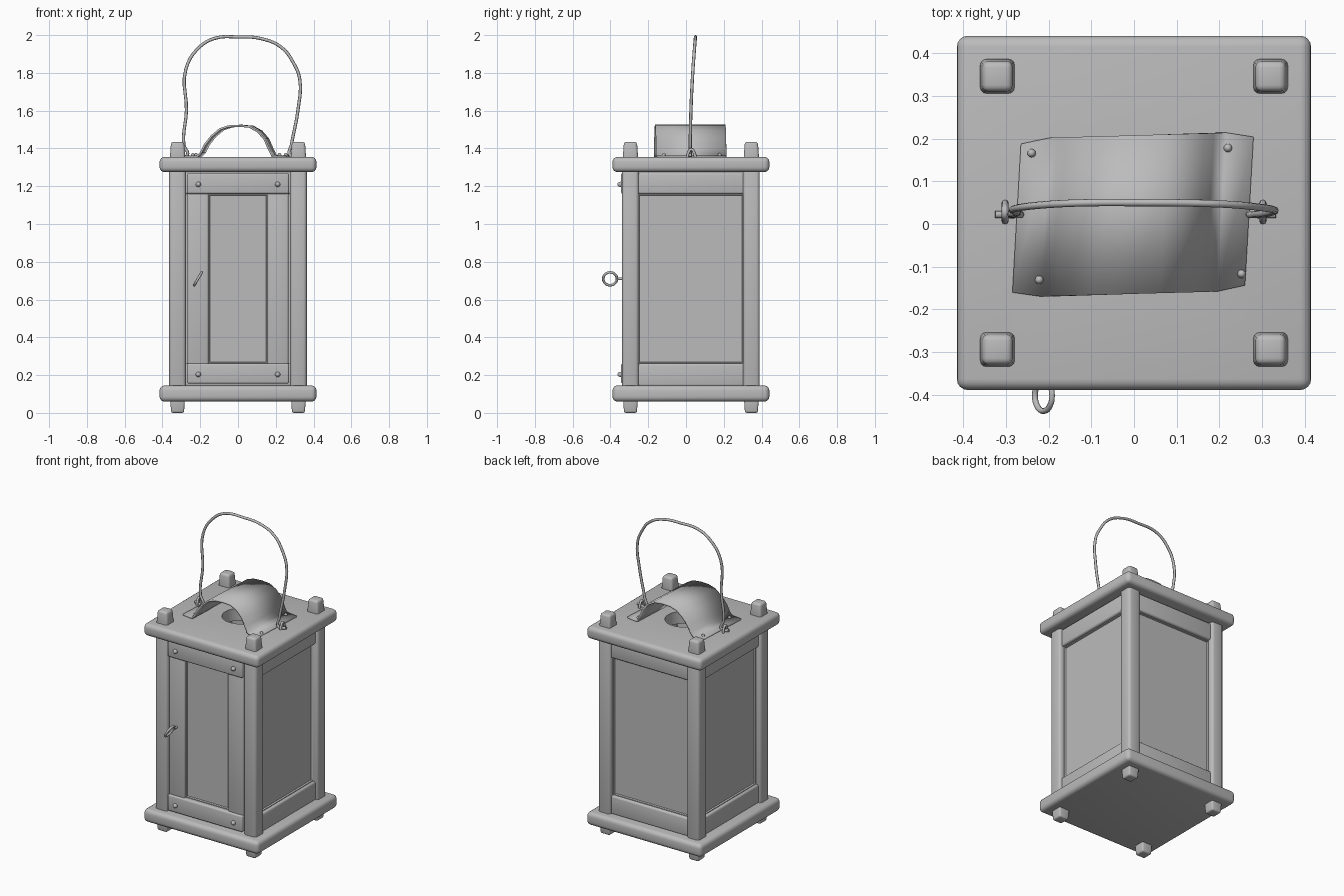
import bpy, bmesh, math
from mathutils import Matrix, Vector

old = bpy.data.objects.get("Cube")
if old:
    bpy.data.objects.remove(old, do_unlink=True)

CY = 0.026  # depth centre of the lantern body

grey = bpy.data.materials.new("plain grey")
grey.use_nodes = True
colour = (0.5, 0.5, 0.5, 1)
grey.diffuse_color = colour
grey.node_tree.nodes["Principled BSDF"].inputs["Base Color"].default_value = colour


def smooth(obj, angle=40):
    bpy.ops.object.select_all(action="DESELECT")
    obj.select_set(True)
    bpy.context.view_layer.objects.active = obj
    bpy.ops.object.shade_smooth_by_angle(angle=math.radians(angle))


def finish(name, bm, turn=0.0):
    """Turn about the lantern's axis, shift to its centre and link."""
    bm.transform(Matrix.Translation((0, CY, 0)) @ Matrix.Rotation(turn, 4, "Z"))
    bmesh.ops.recalc_face_normals(bm, faces=bm.faces)
    mesh = bpy.data.meshes.new(name)
    bm.to_mesh(mesh)
    bm.free()
    obj = bpy.data.objects.new(name, mesh)
    bpy.context.collection.objects.link(obj)
    mesh.materials.append(grey)
    smooth(obj)
    return obj


def block(name, lo, hi, bevel=0.01, turn=0.0, top=1.0, bottom=1.0, segments=3):
    """Rounded box between two corners, optionally tapered at its ends."""
    lo, hi = Vector(lo), Vector(hi)
    mid, size = (lo + hi) / 2, hi - lo
    bm = bmesh.new()
    bmesh.ops.create_cube(bm, size=1)
    for v in bm.verts:
        k = top if v.co.z > 0 else bottom
        v.co = Vector((v.co.x * size.x * k, v.co.y * size.y * k, v.co.z * size.z)) + mid
    if bevel:
        bmesh.ops.bevel(bm, geom=bm.edges[:], offset=bevel, segments=segments,
                        profile=0.5, affect="EDGES", clamp_overlap=True)
    return finish(name, bm, turn)


def pane(name, half, z0, z1, y, turn):
    """Thin frame with a recessed pane of glass."""
    bm = bmesh.new()
    bmesh.ops.create_cube(bm, size=1)
    for v in bm.verts:
        v.co = Vector((v.co.x * half * 2, y + 0.012 + v.co.y * 0.024,
                       (z0 + z1) / 2 + v.co.z * (z1 - z0)))
    bm.normal_update()
    face = min(bm.faces, key=lambda f: f.normal.y)
    bmesh.ops.inset_region(bm, faces=[face], thickness=0.016)
    bmesh.ops.inset_region(bm, faces=[face], thickness=0.004, depth=-0.01)
    return finish(name, bm, turn)


def dome(name, at, radius, squash):
    bm = bmesh.new()
    bmesh.ops.create_uvsphere(bm, u_segments=12, v_segments=8, radius=radius)
    bm.transform(Matrix.Translation(at) @ Matrix.Diagonal((*squash, 1)))
    return finish(name, bm)


def wire(name, points, radius, cyclic=False):
    curve = bpy.data.curves.new(name, "CURVE")
    curve.dimensions = "3D"
    curve.bevel_depth = radius
    curve.bevel_resolution = 2
    curve.resolution_u = 5
    curve.use_fill_caps = True
    spline = curve.splines.new("BEZIER")
    spline.bezier_points.add(len(points) - 1)
    spline.use_cyclic_u = cyclic
    for p, co in zip(spline.bezier_points, points):
        p.co = co
        p.handle_left_type = p.handle_right_type = "AUTO"
    curve.materials.append(grey)
    obj = bpy.data.objects.new(name, curve)
    bpy.context.collection.objects.link(obj)
    return obj


# Base board and roof board with a round smoke hole
block("base_board", (-0.415, -0.415, 0.06), (0.415, 0.415, 0.145), 0.026, segments=4)
roof = block("roof_board", (-0.415, -0.415, 1.275), (0.415, 0.415, 1.355), 0.026, segments=4)
bm = bmesh.new()
bmesh.ops.create_cone(bm, cap_ends=True, segments=32, radius1=0.11, radius2=0.11, depth=0.3,
                      matrix=Matrix.Translation((0, 0, 1.31)))
cutter = finish("smoke_hole_cutter", bm)
cutter.hide_render = True
cut = roof.modifiers.new("smoke_hole", "BOOLEAN")
cut.operation = "DIFFERENCE"
cut.object = cutter
bpy.context.view_layer.objects.active = roof
bpy.ops.object.modifier_apply(modifier=cut.name)
bpy.data.objects.remove(cutter, do_unlink=True)
smooth(roof)

# Corner posts with their feet and top ends
for sx, side in ((-1, "right"), (1, "left")):
    for sy, end in ((-1, "front"), (1, "back")):
        x, y = sx * 0.32, sy * 0.32
        tag = end + "_" + side
        block(tag + "_post", (x - 0.044, y - 0.044, 0.12), (x + 0.044, y + 0.044, 1.3), 0.018)
        block(tag + "_foot", (x - 0.04, y - 0.04, 0), (x + 0.04, y + 0.04, 0.09), 0.01, bottom=0.85)
        block(tag + "_post_end", (x - 0.042, y - 0.042, 1.33), (x + 0.042, y + 0.042, 1.435),
              0.014, top=0.82)

# Glazed walls on the sides and back
for name, turn in (("left", 90), ("back", 180), ("right", 270)):
    a = math.radians(turn)
    block(name + "_lower_rail", (-0.285, -0.348, 0.14), (0.285, -0.3, 0.262), 0.012, a)
    block(name + "_upper_rail", (-0.285, -0.348, 1.158), (0.285, -0.3, 1.272), 0.012, a)
    pane(name + "_pane", 0.285, 0.255, 1.165, -0.33, a)

# Front door with wide stiles
for name, z0, z1 in (("lower", 0.155, 0.262), ("upper", 1.16, 1.27)):
    block("door_" + name + "_rail", (-0.27, -0.37, z0), (0.27, -0.32, z1), 0.01)
    for x in (-0.21, 0.21):
        dome("door_nail", (x, -0.37, (z0 + z1) / 2 - 0.005), 0.014, (1, 1.4, 1))
for sx, side in ((-1, "right"), (1, "left")):
    x0, x1 = sorted((sx * 0.268, sx * 0.155))
    block("door_" + side + "_stile", (x0, -0.357, 0.25), (x1, -0.31, 1.17), 0.012)
pane("door_pane", 0.163, 0.255, 1.165, -0.342, 0)

# Door pull ring and stem
ring = []
for i in range(8):
    a = i * math.tau / 8
    ring.append((-0.212 + 0.02 * math.sin(a), -0.402 + 0.036 * math.cos(a),
                 0.71 + 0.034 * math.sin(a)))
wire("door_pull_ring", ring, 0.007, True)
wire("door_pull_stem", [(-0.212, -0.366, 0.71), (-0.212, -0.32, 0.71)], 0.007)

# Bent sheet cover over the smoke hole
profile = [(-0.275, 1.358), (-0.205, 1.358), (-0.185, 1.38), (-0.165, 1.42), (-0.13, 1.465),
           (-0.085, 1.502), (-0.04, 1.517), (0.015, 1.52), (0.07, 1.515), (0.115, 1.49),
           (0.15, 1.45), (0.172, 1.4), (0.19, 1.362), (0.205, 1.358), (0.27, 1.358)]
bm = bmesh.new()
rows = []
for i, (x, z) in enumerate(profile):
    trim = 0.012 if i in (0, len(profile) - 1) else 0
    skew = 0.03 * x
    rows.append([bm.verts.new((x + s * 0.01, s * (0.186 - trim) + skew - 0.004, z))
                 for s in (-1, 1)])
for a, b in zip(rows, rows[1:]):
    bm.faces.new((a[0], b[0], b[1], a[1]))
cover = finish("smoke_cover", bm)
solid = cover.modifiers.new("thickness", "SOLIDIFY")
solid.thickness = 0.011
solid.offset = 0
for x, y in ((-0.24, 0.14), (0.22, 0.152), (-0.222, -0.157), (0.252, -0.143)):
    dome("cover_nail", (x, y, 1.364), 0.01, (1, 1, 1.2))

# Wire bail and the staples that hold it
bail = [(-0.325, 1.365), (-0.27, 1.362), (-0.287, 1.42), (-0.273, 1.6), (-0.276, 1.82),
        (-0.2, 1.94), (-0.115, 1.985), (0, 1.99), (0.12, 1.982), (0.23, 1.935), (0.295, 1.85),
        (0.327, 1.765), (0.317, 1.6), (0.283, 1.42), (0.275, 1.364), (0.332, 1.366)]
wire("bail_handle", [(x, 0.022 + 0.028 * ((z - 1.36) / 0.63) ** 2, z) for x, z in bail], 0.0085)
for sx, side in ((-1, "right"), (1, "left")):
    x = sx * 0.302
    wire(side + "_bail_staple", [(x, 0.006, 1.345), (x, 0.012, 1.375), (x, 0.028, 1.395),
                                 (x, 0.044, 1.375), (x, 0.05, 1.345)], 0.008)
